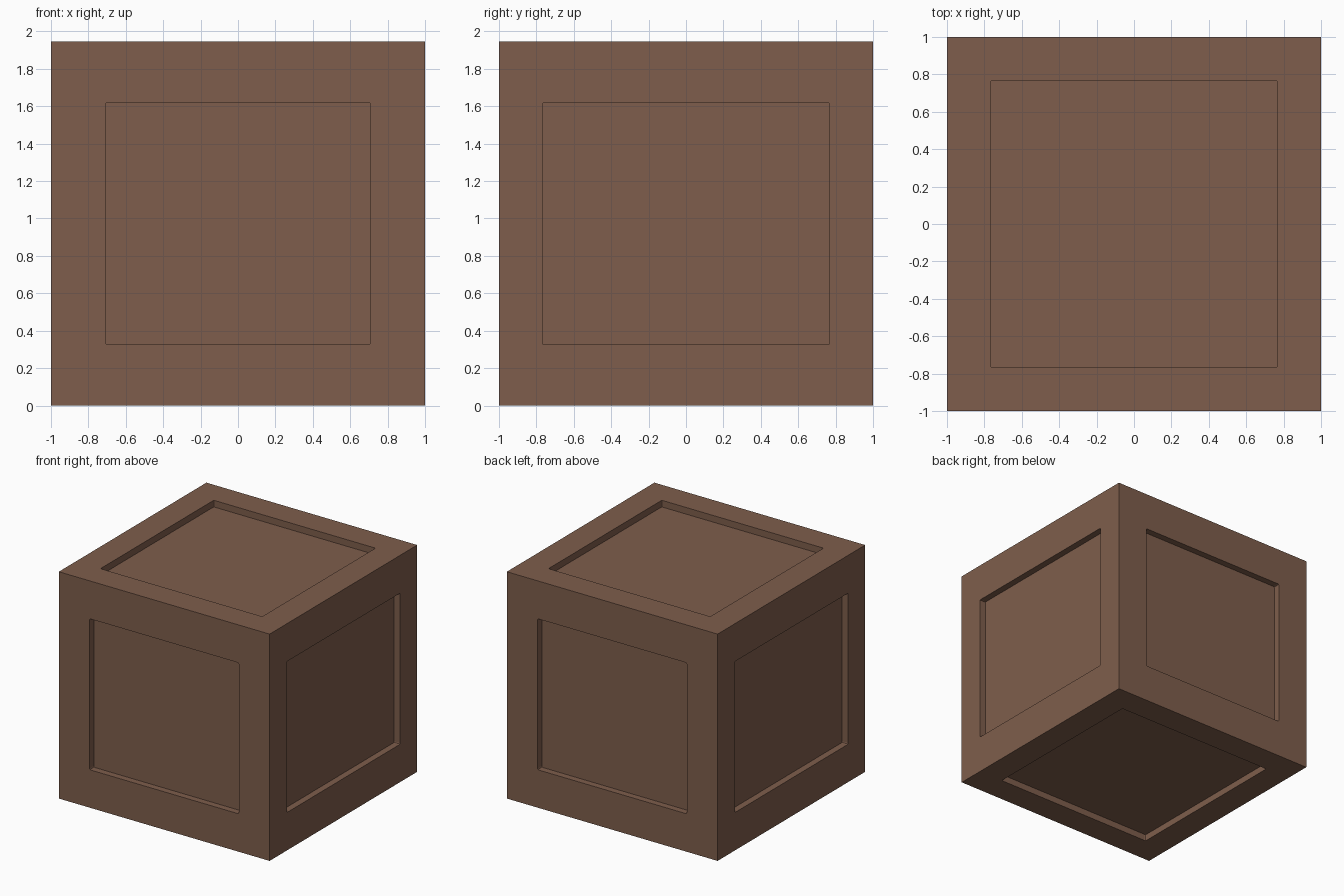
import bpy, bmesh
from mathutils import Matrix, Vector

if "Cube" in bpy.data.objects:
    bpy.data.objects.remove(bpy.data.objects["Cube"])

H = 1.945      # crate height
DEPTH = 0.057  # panel recess
mid = H / 2

brown = bpy.data.materials.new("brown")
brown.diffuse_color = (0.21, 0.111, 0.072, 1)
brown.use_nodes = True
brown.node_tree.nodes["Principled BSDF"].inputs["Base Color"].default_value = brown.diffuse_color


def add_box(bm, centre, size, round_axis=None):
    geo = bmesh.ops.create_cube(bm, size=1, matrix=Matrix.Translation(centre) @ Matrix.Diagonal((*size, 1)))
    if round_axis is not None:
        edges = {e for v in geo["verts"] for e in v.link_edges}
        edges = [e for e in edges if abs((e.verts[0].co - e.verts[1].co)[round_axis]) > 1e-4]
        bmesh.ops.bevel(bm, geom=edges, offset=0.01, segments=2, profile=0.5, affect='EDGES')


def make_object(name, bm):
    mesh = bpy.data.meshes.new(name)
    bm.to_mesh(mesh)
    bm.free()
    ob = bpy.data.objects.new(name, mesh)
    bpy.context.collection.objects.link(ob)
    mesh.materials.append(brown)
    return ob


# Crate body
bm = bmesh.new()
add_box(bm, (0, 0, mid), (2, 2, H))
crate = make_object("crate", bm)

# Panel cutters, one per side: axis, half extent, opening size
bm = bmesh.new()
for axis, half, opening in ((0, 1, (0, 1.535, 1.295)),
                            (1, 1, (1.415, 0, 1.295)),
                            (2, mid, (1.535, 1.535, 0))):
    for side in (-1, 1):
        centre = Vector((0, 0, mid))
        centre[axis] += side * half
        size = list(opening)
        size[axis] = 2 * DEPTH
        add_box(bm, centre, size, axis)
cutter = make_object("panel_cutter", bm)
cutter.hide_render = True

# Cut the recessed panels
mod = crate.modifiers.new("panels", 'BOOLEAN')
mod.operation = 'DIFFERENCE'
mod.solver = 'EXACT'
mod.object = cutter
bpy.context.view_layer.objects.active = crate
crate.select_set(True)
bpy.ops.object.modifier_apply(modifier=mod.name)
bpy.data.objects.remove(cutter)
